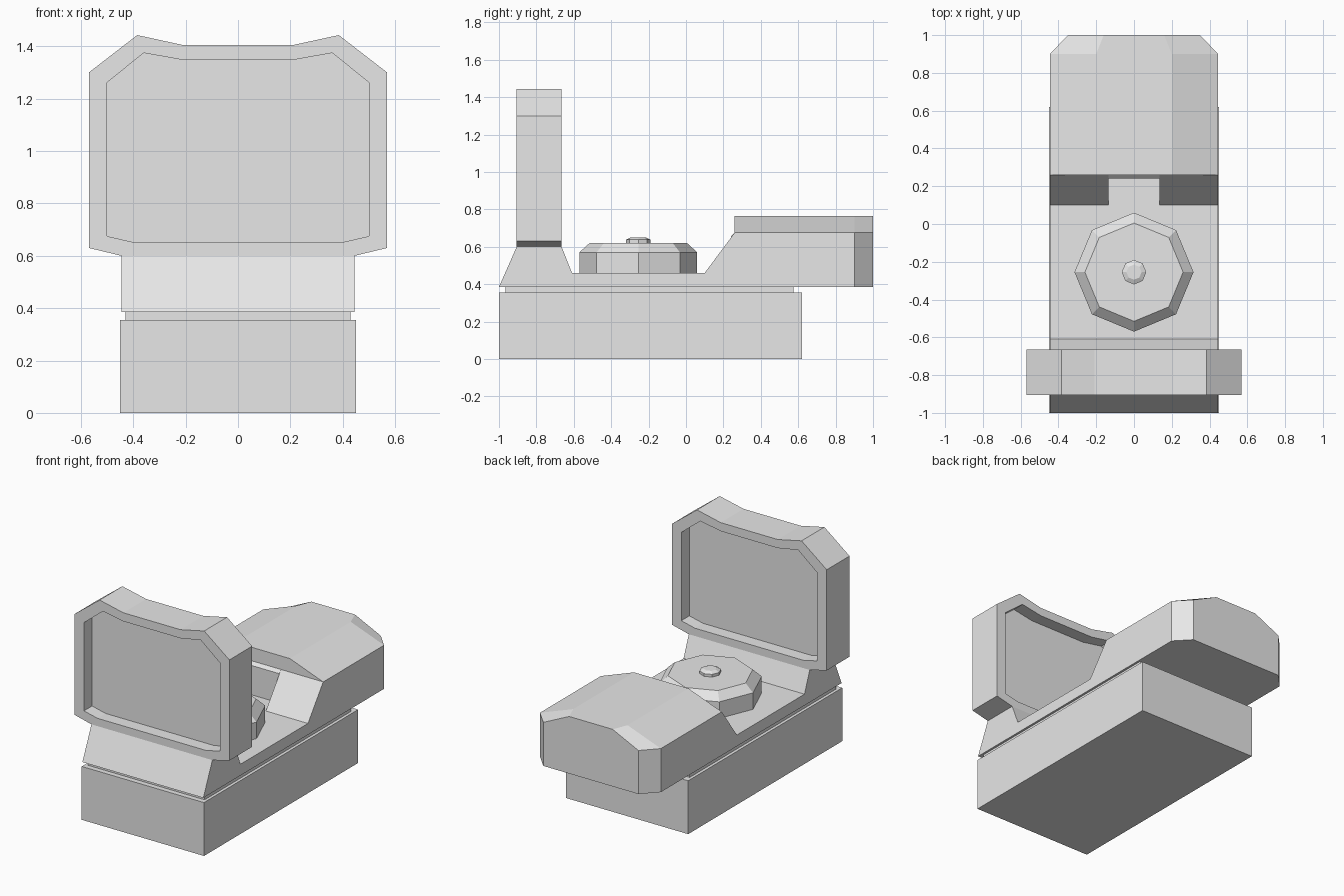
import bpy, bmesh
from math import cos, sin, pi

cube = bpy.data.objects.get("Cube")
if cube:
    bpy.data.objects.remove(cube, do_unlink=True)

# Single flat colour
grey = bpy.data.materials.new("light_grey")
grey.use_nodes = True
grey.diffuse_color = (0.8, 0.8, 0.8, 1)
grey.node_tree.nodes["Principled BSDF"].inputs["Base Color"].default_value = (0.8, 0.8, 0.8, 1)


def loft(name, rings):
    """Closed solid skinned through rings of equal point count, capped at both ends."""
    bm = bmesh.new()
    loops = [[bm.verts.new(p) for p in ring] for ring in rings]
    n = len(loops[0])
    for a, b in zip(loops, loops[1:]):
        for i in range(n):
            j = (i + 1) % n
            bm.faces.new((a[i], a[j], b[j], b[i]))
    bm.faces.new(loops[0])
    bm.faces.new(loops[-1])
    bmesh.ops.recalc_face_normals(bm, faces=bm.faces[:])
    mesh = bpy.data.meshes.new(name)
    bm.to_mesh(mesh)
    bm.free()
    mesh.materials.append(grey)
    obj = bpy.data.objects.new(name, mesh)
    bpy.context.collection.objects.link(obj)
    return obj


def side_prism(name, profile, x0, x1):
    """Extrude a (y, z) side profile across x."""
    return loft(name, [[(x, y, z) for y, z in profile] for x in (x0, x1)])


def box_profile(y0, y1, z0, z1):
    return [(y0, z0), (y1, z0), (y1, z1), (y0, z1)]


def mirrored(half, y):
    """Symmetric outline in the xz plane from its +x half, listed bottom to top."""
    return [(x, y, z) for x, z in half] + [(-x, y, z) for x, z in reversed(half)]


def turned(name, profile, sides, cy):
    """Faceted round part from (radius, z) steps."""
    loft(name, [[(r * cos(2 * pi * i / sides), cy + r * sin(2 * pi * i / sides), z)
                 for i in range(sides)] for r, z in profile])


# Mount block and the recessed seam above it
side_prism("mount_block", box_profile(-1, 0.62, 0, 0.355), -0.45, 0.45)
side_prism("seam_spacer", box_profile(-0.965, 0.575, 0.355, 0.385), -0.43, 0.43)

# Deck with the raised screen foot at the front
W = 0.445
side_prism("deck", [(-1, 0.385), (0.26, 0.385), (0.26, 0.46), (-0.61, 0.46),
                    (-0.665, 0.6), (-0.905, 0.6)], -W, W)

# Ramps on both sides of the notch, and the steep notch wall
ramp = [(0.10, 0.46), (0.26, 0.46), (0.26, 0.675)]
side_prism("ramp_left", ramp, 0.135, W)
side_prism("ramp_right", ramp, -W, -0.135)
side_prism("notch_wall", [(0.24, 0.46), (0.26, 0.46), (0.26, 0.675), (0.24, 0.655)], -0.135, 0.135)

# Rear hood with sloped shoulders and clipped back corners
loft("rear_hood", [mirrored([(w, 0.385), (w, 0.675), (t, 0.765)], y)
                   for y, w, t in ((0.26, W, 0.2), (0.9, W, 0.2), (1, 0.35, 0.16))])

# Screen frame with a recessed pane on both faces
outer = [(0.445, 0.6), (0.57, 0.63), (0.57, 1.3), (0.385, 1.443), (0.21, 1.405)]
inner = [(0.4, 0.652), (0.5, 0.675), (0.5, 1.262), (0.36, 1.375), (0.21, 1.348)]
front, back, recess = -0.905, -0.665, 0.085
loft("screen_frame", [mirrored(inner, front + recess), mirrored(inner, front),
                      mirrored(outer, front), mirrored(outer, back),
                      mirrored(inner, back), mirrored(inner, back - recess)])

# Octagonal dial with a small button
turned("dial", [(0.315, 0.46), (0.315, 0.57), (0.26, 0.62)], 8, -0.255)
turned("dial_button", [(0.065, 0.62), (0.065, 0.638), (0.04, 0.65)], 8, -0.255)
